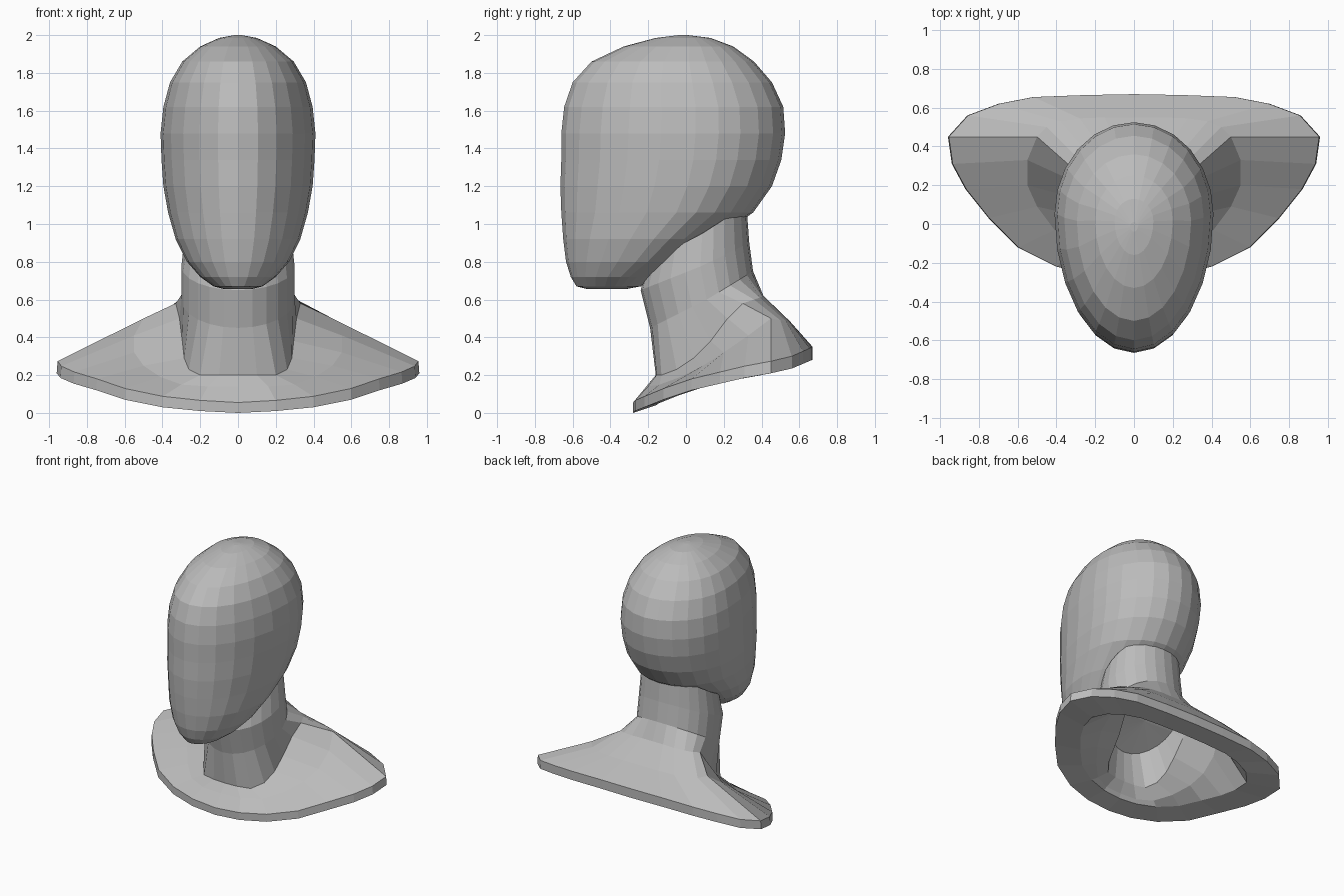
import bpy
import bmesh
from math import sin, cos, pi
from mathutils import Vector

cube = bpy.data.objects.get("Cube")
if cube:
    bpy.data.objects.remove(cube)

grey = bpy.data.materials.new("matte grey")
grey.use_nodes = True
colour = (0.5, 0.5, 0.5, 1)
grey.diffuse_color = colour
grey.node_tree.nodes["Principled BSDF"].inputs["Base Color"].default_value = colour

HALF = 12  # steps from front centre round to back centre


def mirrored(half):
    """Close a front-to-back half ring across x = 0."""
    half = [Vector(p) for p in half]
    return half + [Vector((-p.x, p.y, p.z)) for p in reversed(half[1:-1])]


def oval(width, front, back, z_front, z_back, middle):
    """Half ring, widest part way between front and back, optionally tilted."""
    centre = front + (back - front) * middle
    points = []
    for k in range(HALF + 1):
        c = cos(pi * k / HALF)
        y = centre + (front - centre) * c if c > 0 else centre - (back - centre) * c
        z = z_front + (z_back - z_front) * (1 - c) / 2
        points.append((width * sin(pi * k / HALF), y, z))
    return points


def inward(half, scale, drop):
    """Shrink a half ring towards the axis of the bust."""
    return [(p[0] * scale, 0.2 + (p[1] - 0.2) * scale, p[2] - drop) for p in half]


def loft(name, halves):
    """Skin a stack of rings and cap both ends."""
    bm = bmesh.new()
    rings = [[bm.verts.new(p) for p in mirrored(h)] for h in halves]
    for low, high in zip(rings, rings[1:]):
        for i in range(len(low)):
            j = (i + 1) % len(low)
            bm.faces.new((low[i], low[j], high[j], high[i]))
    for ring in (rings[0], rings[-1]):
        centre = sum((v.co for v in ring), Vector()) / len(ring)
        hub = bm.verts.new(centre)
        for i in range(len(ring)):
            bm.faces.new((ring[i], ring[(i + 1) % len(ring)], hub))
    bmesh.ops.recalc_face_normals(bm, faces=bm.faces)
    mesh = bpy.data.meshes.new(name)
    bm.to_mesh(mesh)
    bm.free()
    mesh.materials.append(grey)
    obj = bpy.data.objects.new(name, mesh)
    bpy.context.collection.objects.link(obj)
    return obj


# Head: height, front, back, half width, from chin to crown
head_rows = [
    (.655, -.52, -.32, .07), (.67, -.58, -.24, .13), (.72, -.61, -.17, .2),
    (.8, -.635, -.02, .27), (.92, -.65, .15, .33), (1.06, -.66, .355, .37),
    (1.2, -.665, .455, .395), (1.34, -.66, .505, .405), (1.48, -.66, .525, .41),
    (1.62, -.645, .515, .395), (1.75, -.6, .455, .36), (1.86, -.5, .36, .295),
    (1.94, -.33, .25, .2), (1.985, -.16, .13, .1), (2, -.04, .01, .02),
]
loft("head", [oval(w, f, b, z, z, .6) for z, f, b, w in head_rows])

# Shoulder rings, front centre to back centre
rim_base = [
    (0, -.28, 0), (.2, -.27, .01), (.4, -.22, .03), (.6, -.12, .07),
    (.75, .03, .12), (.87, .18, .155), (.94, .31, .185), (.96, .45, .21),
    (.86, .56, .235), (.7, .62, .26), (.52, .655, .275), (.26, .665, .28),
    (0, .67, .28),
]
shoulder = [
    (0, -.21, .14), (.16, -.2, .14), (.3, -.14, .15), (.41, -.03, .19),
    (.5, .09, .25), (.55, .2, .32), (.55, .33, .41), (.5, .45, .5),
    (.45, .5, .49), (.38, .53, .485), (.28, .545, .485), (.15, .55, .485),
    (0, .55, .485),
]
neck_base = [
    (0, -.16, .2), (.1, -.155, .2), (.2, -.13, .2), (.26, -.05, .23),
    (.285, .04, .29), (.295, .13, .38), (.31, .22, .5), (.33, .3, .58),
    (.31, .36, .6), (.26, .39, .61), (.18, .405, .615), (.09, .41, .62),
    (0, .41, .62),
]
rim_top = [(x * .995, y, z + .055 + .015 * k / HALF)
           for k, (x, y, z) in enumerate(rim_base)]
neck_middle = oval(.3, -.19, .355, .45, .75, .55)
neck_upper = oval(.3, -.24, .335, .65, .9, .55)
neck_top = oval(.28, -.2, .32, .8, 1.1, .55)

# Hollow underside: a broad flat lip, then a cavity rising into the neck
lip = [(x * .74, .2 + (y - .2) * .74, z * .74 + .042) for x, y, z in rim_base]
cavity = [
    inward(neck_middle, .8, .05),
    inward(neck_base, .85, .04),
    inward(shoulder, .85, .06),
    lip,
]
loft("neck_and_shoulders",
     cavity + [rim_base, rim_top, shoulder, neck_base, neck_middle, neck_upper, neck_top])
